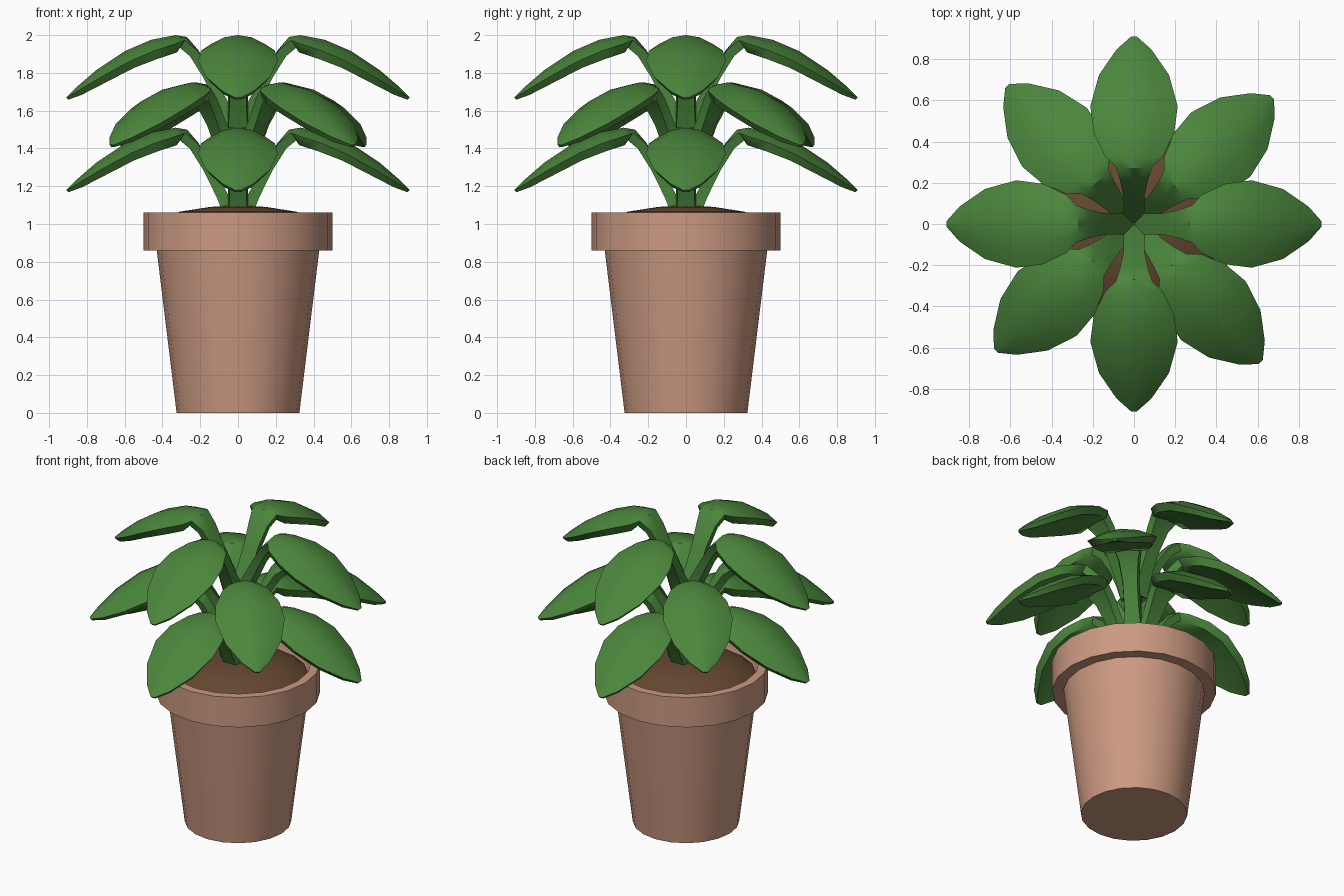
import bpy, bmesh, math
from mathutils import Vector, Matrix

if "Cube" in bpy.data.objects:
    bpy.data.objects.remove(bpy.data.objects["Cube"])


def material(name, rgb):
    m = bpy.data.materials.new(name)
    m.diffuse_color = (*rgb, 1)
    m.use_nodes = True
    m.node_tree.nodes["Principled BSDF"].inputs["Base Color"].default_value = m.diffuse_color
    return m


CLAY = material("terracotta", (0.60, 0.32, 0.22))
SOIL = material("soil", (0.13, 0.065, 0.03))
LEAF = material("leaf_green", (0.07, 0.24, 0.045))


def finish(name, bm, mat, angle=35):
    bmesh.ops.recalc_face_normals(bm, faces=bm.faces)
    me = bpy.data.meshes.new(name)
    bm.to_mesh(me)
    bm.free()
    me.materials.append(mat)
    ob = bpy.data.objects.new(name, me)
    bpy.context.collection.objects.link(ob)
    bpy.ops.object.select_all(action='DESELECT')
    ob.select_set(True)
    bpy.context.view_layer.objects.active = ob
    bpy.ops.object.shade_smooth_by_angle(angle=math.radians(angle))
    return ob


def loft(bm, rings):
    """Bridge closed rings of points and cap both ends."""
    vs = [[bm.verts.new(p) for p in ring] for ring in rings]
    n = len(vs[0])
    for a, b in zip(vs, vs[1:]):
        for i in range(n):
            j = (i + 1) % n
            bm.faces.new((a[i], a[j], b[j], b[i]))
    bm.faces.new(vs[0])
    bm.faces.new(vs[-1])


def lathe(name, profile, mat, sides=20):
    bm = bmesh.new()
    loft(bm, [[(r * math.cos(k * math.tau / sides), r * math.sin(k * math.tau / sides), z)
               for k in range(sides)] for r, z in profile])
    return finish(name, bm, mat)


# Pot with overhanging rim, and mounded soil inside it
lathe("pot", [(0.325, 0), (0.43, 0.86), (0.5, 0.86), (0.5, 1.06),
              (0.445, 1.06), (0.425, 0.96)], CLAY)
lathe("soil", [(0.43, 0.97), (0.425, 0.99), (0.31, 1.065), (0.15, 1.09), (0.01, 1.1)], SOIL)

# Central stalk
lathe("stalk", [(0.05, 1.05), (0.045, 1.55)], LEAF, 8)

# Leaf stations along its spine: radius, top height, half width, edge drop, thickness
STATIONS = [
    (0.00, 1.05, 0.060, 0.000, 0.07),
    (0.06, 1.17, 0.052, 0.000, 0.06),
    (0.14, 1.31, 0.052, 0.000, 0.05),
    (0.21, 1.43, 0.068, 0.005, 0.05),
    (0.27, 1.50, 0.090, 0.020, 0.05),
    (0.33, 1.51, 0.140, 0.045, 0.05),
    (0.46, 1.485, 0.195, 0.060, 0.05),
    (0.60, 1.425, 0.212, 0.060, 0.045),
    (0.75, 1.325, 0.170, 0.045, 0.04),
    (0.86, 1.23, 0.085, 0.020, 0.03),
    (0.91, 1.18, 0.015, 0.002, 0.015),
]


def leaf_rings():
    rings = []
    for i, (r, z, w, drop, thick) in enumerate(STATIONS):
        a, b = STATIONS[max(i - 1, 0)], STATIONS[min(i + 1, len(STATIONS) - 1)]
        t = Vector((b[0] - a[0], 0, b[1] - a[1])).normalized()
        n = Vector((-t.z, 0, t.x))
        c, side = Vector((r, 0, z)), Vector((0, w, 0))
        top = [c + side * s - n * drop * s * s for s in (-1, -0.5, 0, 0.5, 1)]
        low = [c + side * s - n * (thick + drop * (0.6 + 0.4 * abs(s)))
               for s in (0.85, 0, -0.85)]
        rings.append(top + low)
    return rings


# Three tiers of four leaves
for tier, lift, turn in (("lower", 0, 0), ("middle", 0.24, 42.5), ("upper", 0.49, 0)):
    bm = bmesh.new()
    for k in range(4):
        m = Matrix.Translation((0, 0, lift)) @ Matrix.Rotation(math.radians(turn + 90 * k), 4, 'Z')
        loft(bm, [[m @ p for p in ring] for ring in leaf_rings()])
    finish(tier + "_leaves", bm, LEAF, 40)
